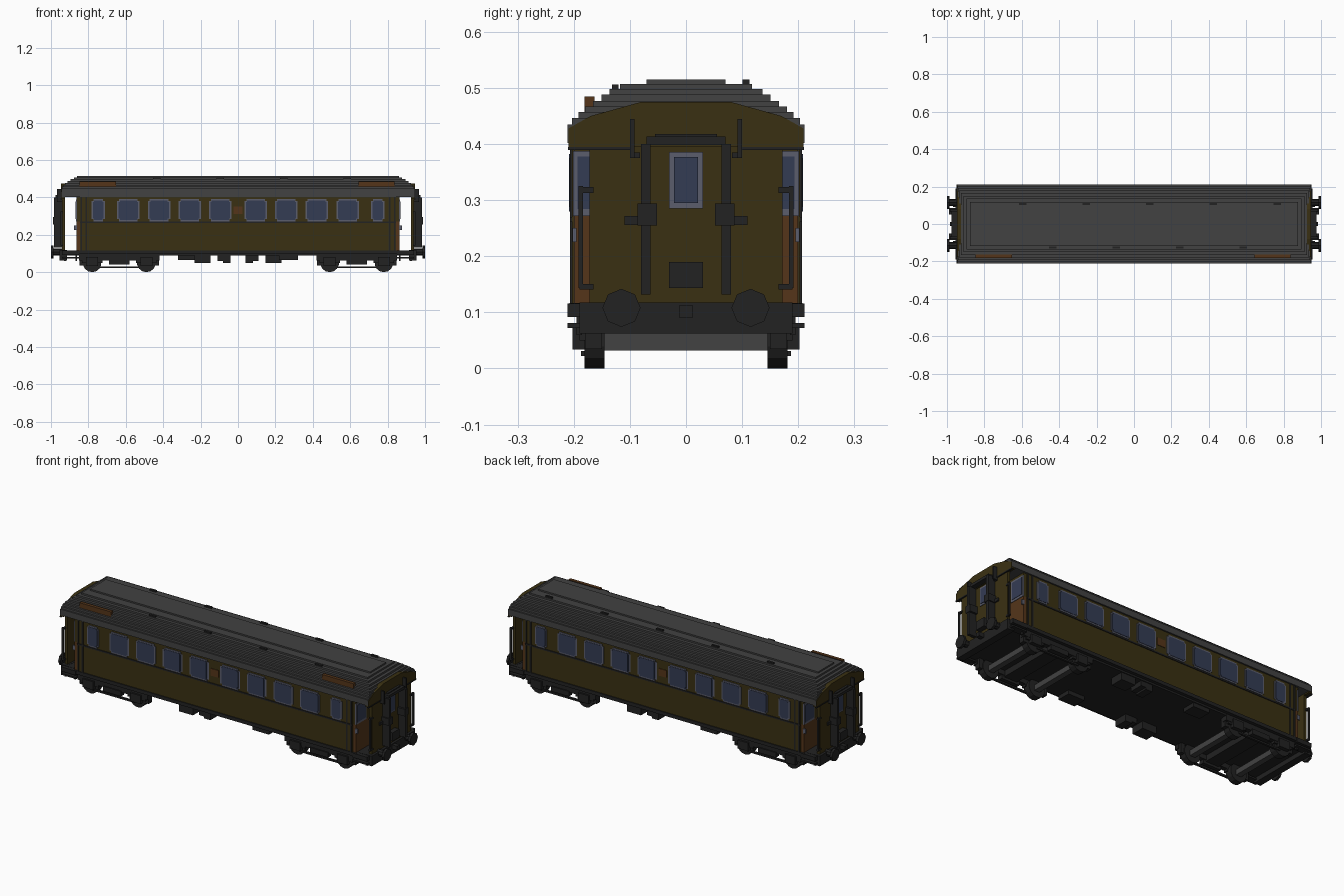
import bpy, bmesh, math
from mathutils import Matrix

if "Cube" in bpy.data.objects:
    bpy.data.objects.remove(bpy.data.objects["Cube"])


def material(name, rgb):
    m = bpy.data.materials.new(name)
    m.use_nodes = True
    m.diffuse_color = (*rgb, 1)
    m.node_tree.nodes["Principled BSDF"].inputs["Base Color"].default_value = (*rgb, 1)
    return m


OLIVE = material("olive_paint", (.042, .030, .006))
ROOF = material("roof_grey", (.054, .054, .054))
BLACK = material("black_iron", (.016, .016, .016))
BROWN = material("brown_wood", (.09, .036, .010))
FRAME = material("window_frame_grey", (.105, .11, .15))
GLASS = material("blue_glass", (.034, .045, .088))
parts = {}


def part(name, mat):
    """Return the mesh collecting all geometry of one named part."""
    return parts.setdefault(name, (bmesh.new(), mat))[0]


def box(name, mat, x, y, z):
    """Box from (low, high) ranges."""
    bm = part(name, mat)
    size = [abs(r[1] - r[0]) for r in (x, y, z)]
    mid = [(r[0] + r[1]) / 2 for r in (x, y, z)]
    bmesh.ops.create_cube(bm, size=1, matrix=Matrix.Translation(mid) @ Matrix.Diagonal((*size, 1)))


def cylinder(name, mat, centre, axis, radius, length, sides=12):
    turn = Matrix.Rotation(math.pi / 2, 4, 'Y' if axis == 'X' else 'X')
    bmesh.ops.create_cone(part(name, mat), cap_ends=True, segments=sides, radius1=radius,
                          radius2=radius, depth=length, matrix=Matrix.Translation(centre) @ turn)


def span(c, half):
    return (c - half, c + half)


# Main body and floor
box("carriage_body", OLIVE, (-.845, .845), (-.203, .203), (.115, .42))
box("floor_frame", BLACK, (-.94, .94), (-.19, .19), (.088, .117))
box("sill_rail", BLACK, (-.87, .87), (-.208, .208), (.098, .117))

# Stepped roof: half length, half width, bottom, top
for hx, hy, z0, z1 in ((.945, .211, .402, .435), (.945, .203, .43, .446), (.942, .192, .44, .457),
                       (.935, .18, .45, .467), (.925, .166, .46, .477), (.912, .151, .47, .488),
                       (.895, .136, .48, .498), (.878, .118, .49, .507), (.86, .07, .5, .515)):
    box("stepped_roof", ROOF, (-hx, hx), (-hy, hy), (z0, z1))

# Roof vents and destination boards
for i in range(5):
    box("roof_vents", BLACK, span(-.595 + i * .34, .02), span(.107, .006), (.49, .515))
for i in range(4):
    box("roof_vents", BLACK, span(-.435 + i * .34, .02), span(-.126, .006), (.48, .506))
for x in (-.75, .74):
    box("roof_boards", BROWN, span(x, .097), span(-.172, .009), (.45, .485))

# Side windows, bands and rails
windows = [(s * x, w) for s in (-1, 1)
           for x, w in ((.095, .06), (.258, .06), (.422, .06), (.586, .06), (.747, .036))]
for sy in (-1, 1):
    def side(d):
        return (sy * .2, sy * (.203 + d))
    for x, w in windows:
        # Stepped-corner frame built from two overlapping plates
        box("side_window_frames", FRAME, span(x, w), side(.003), (.283, .38))
        box("side_window_frames", FRAME, span(x, w - .01), side(.0035), (.272, .39))
        box("side_window_glass", GLASS, span(x, w - .008), side(.005), (.288, .375))
        box("side_window_glass", GLASS, span(x, w - .014), side(.0055), (.28, .382))
    box("side_emblem_plate", BROWN, span(0, .024), side(.003), (.31, .35))
    box("side_belt", BLACK, (-.845, .845), side(.004), (.262, .27))
    box("eave_line", BLACK, (-.845, .845), side(.004), (.408, .418))
    for sx in (-1, 1):
        for x in (.838, .812):
            box("corner_strips", BLACK, span(sx * x, .004), side(.004), (.117, .41))

# Both ends
for s in (-1, 1):
    def ex(a, b):
        return (s * a, s * b)
    # Bulkhead with doors behind the open platform
    box("platform_bulkhead", BROWN, ex(.84, .864), (-.2, .2), (.115, .272))
    box("upper_bulkhead", OLIVE, ex(.84, .864), (-.2, .2), (.27, .41))
    # End wall and arched gable
    box("end_wall", OLIVE, ex(.925, .942), (-.172, .172), (.117, .41))
    bm = part("end_gable", OLIVE)
    half = ((.209, .395), (.209, .428), (.17, .45), (.08, .475))
    outline = list(half) + [(-y, z) for y, z in reversed(half)]
    face = bm.faces.new([bm.verts.new((s * .925, y, z)) for y, z in outline])
    ext = bmesh.ops.extrude_face_region(bm, geom=[face])["geom"]
    bmesh.ops.translate(bm, vec=(s * .022, 0, 0),
                        verts=[v for v in ext if isinstance(v, bmesh.types.BMVert)])
    # Gangway door, frame and lower plate
    box("end_window_frame", FRAME, ex(.94, .946), (-.03, .03), (.285, .386))
    box("end_window_glass", GLASS, ex(.94, .949), (-.021, .021), (.295, .377))
    box("gangway_frame", BLACK, ex(.94, .975), (-.07, .07), (.398, .413))
    box("gangway_frame", BLACK, ex(.94, .96), (-.055, .055), (.41, .418))
    box("gangway_step", BLACK, ex(.94, .97), (-.03, .03), (.143, .19))
    # Buffer beam and coupling
    box("buffer_beam", BLACK, ex(.915, .955), (-.19, .19), (.062, .118))
    box("coupling_hook", BLACK, ex(.95, .985), (-.012, .012), (.09, .113))
    for t in (-1, 1):
        def sy(a, b):
            return (t * a, t * b)
        box("door_windows", FRAME, ex(.86, .867), sy(.11, .201), (.272, .388))
        box("door_windows_glass", GLASS, ex(.86, .869), sy(.12, .193), (.284, .378))
        box("door_handles", FRAME, ex(.86, .876), sy(.195, .202), (.225, .25))
        box("gangway_frame", BLACK, ex(.94, .985), sy(.063, .08), (.132, .4))
        box("gangway_latches", BLACK, ex(.94, .988), sy(.052, .086), (.255, .294))
        box("lamp_irons", BLACK, ex(.94, .968), sy(.092, .1), (.375, .445))
        box("lamp_irons", BLACK, ex(.94, .955), sy(.082, .1), (.375, .385))
        box("end_grips", BLACK, ex(.94, .95), sy(.078, .11), (.256, .272))
        box("end_trim", BLACK, ex(.94, .949), sy(.1, .21), (.389, .395))
        # Handrail beside the platform
        box("platform_handrails", BLACK, ex(.938, .948), sy(.184, .192), (.143, .325))
        for z in (.146, .318):
            box("platform_handrails", BLACK, ex(.935, .946), sy(.165, .19), span(z, .005))
        # Buffers
        cylinder("buffer_shafts", BLACK, (s * .965, t * .115, .108), 'X', .018, .06, 8)
        cylinder("buffer_heads", BLACK, (s * .993, t * .115, .108), 'X', .034, .014, 8)
        # Platform footboards and hangers
        box("footboards", BLACK, ex(.85, .94), sy(.17, .211), (.072, .081))
        box("footboards", BLACK, ex(.85, .94), sy(.18, .211), (.092, .116))
        for x in (.865, .925):
            box("footboard_hangers", BLACK, span(s * x, .005), sy(.185, .195), (.06, .1))

# Bogies
for s in (-1, 1):
    c = s * .635
    box("bogie_bolsters", BLACK, span(c, .04), (-.17, .17), (.055, .09))
    for w in (-1, 1):
        wx = c + w * .145
        box("axles", ROOF, span(wx, .016), (-.15, .15), (.032, .062))
        for t in (-1, 1):
            cylinder("wheels", BLACK, (wx, t * .163, .05), 'Y', .05, .036, 14)
            box("axle_boxes", BLACK, span(wx, .032), (t * .165, t * .202), (.034, .08))
            box("axle_boxes", BLACK, span(wx, .055), (t * .165, t * .19), (.05, .095))
            box("brake_blocks", BLACK, span(wx + w * .055, .012), (t * .15, t * .18), (.035, .09))
    for t in (-1, 1):
        box("bogie_side_frames", BLACK, span(c, .215), (t * .165, t * .192), (.062, .092))
        box("bogie_tie_bars", BLACK, span(c, .13), (t * .175, t * .187), (.022, .031))
        box("bogie_springs", BLACK, span(c, .055), (t * .17, t * .198), (.042, .07))

# Underfloor equipment boxes
for sy in (-1, 1):
    for x, w, z in ((-.19, .043, .048), (-.092, .018, .06), (-.06, .02, .05), (.27, .05, .066)):
        box("underfloor_boxes", BLACK, span(sy * -x, w), (sy * .11, sy * .185), (z, .092))

# Turn the collected parts into objects
for name, (bm, mat) in parts.items():
    bmesh.ops.recalc_face_normals(bm, faces=bm.faces)
    mesh = bpy.data.meshes.new(name)
    bm.to_mesh(mesh)
    bm.free()
    mesh.materials.append(mat)
    bpy.context.collection.objects.link(bpy.data.objects.new(name, mesh))
